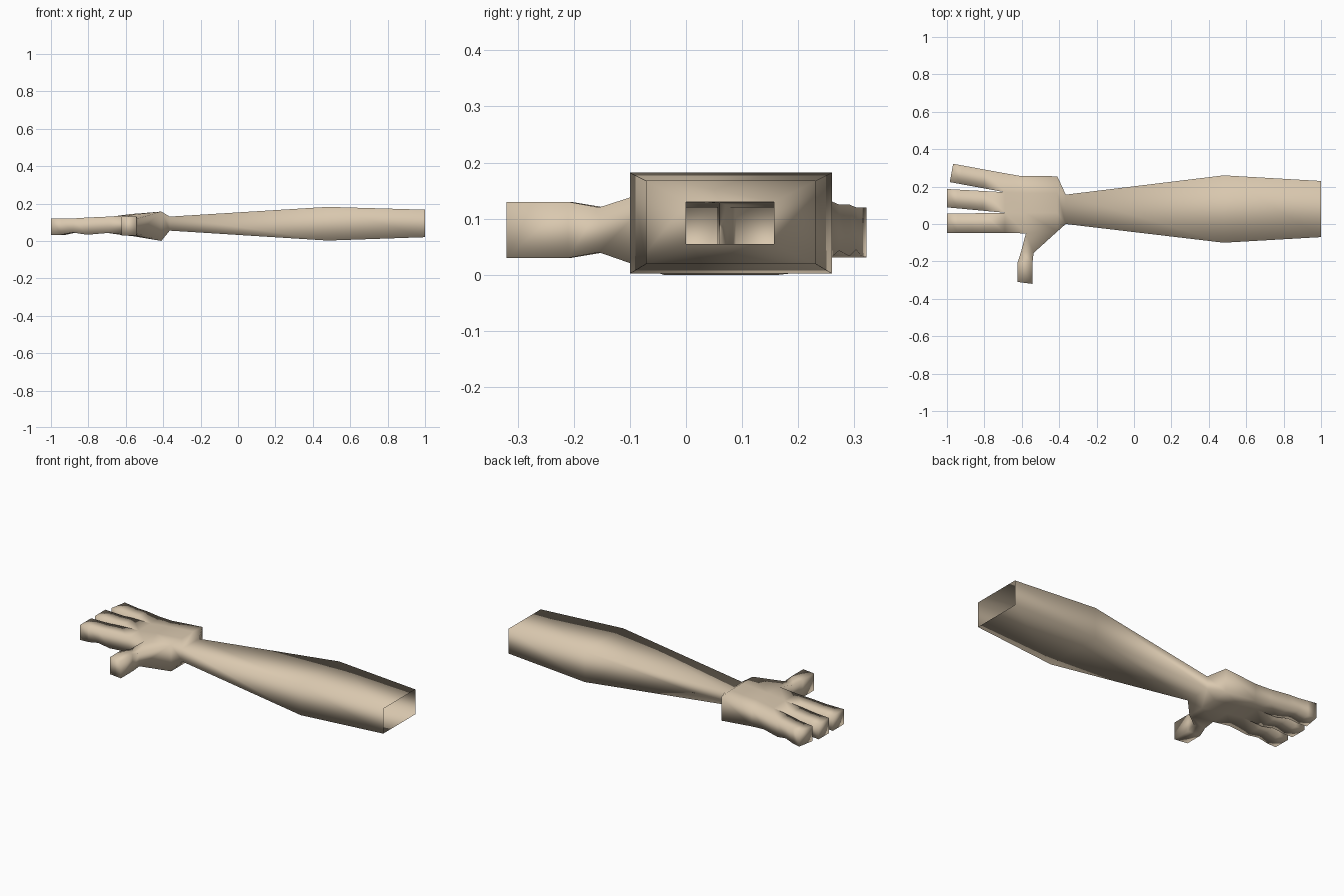
import bpy, bmesh

if "Cube" in bpy.data.objects:
    bpy.data.objects.remove(bpy.data.objects["Cube"])

skin = bpy.data.materials.new("warm_skin")
skin.diffuse_color = (0.70, 0.58, 0.43, 1)
skin.use_nodes = True
skin.node_tree.nodes["Principled BSDF"].inputs["Base Color"].default_value = skin.diffuse_color

bm = bmesh.new()
pairs = {}      # upper vertex -> lower vertex
uppers = []     # upper faces


def pt(x, y, zt, zb):
    """One outline point: an upper vertex with a lower partner."""
    v = bm.verts.new((x, y, zt))
    pairs[v] = bm.verts.new((x, y, zb))
    return v


def row(x, ys, zt, zb):
    return [pt(x, y, zt, zb) for y in ys]


def bridge(a, b):
    for i in range(len(a) - 1):
        uppers.append((a[i], a[i + 1], b[i + 1], b[i]))


def finger(base, tip_a, tip_b, joints):
    """Extend a base edge to a tip edge through (fraction, top, bottom) joints."""
    last = base
    for f, zt, zb in joints:
        new = [pt(v.co.x + (t[0] - v.co.x) * f, v.co.y + (t[1] - v.co.y) * f, zt, zb)
               for v, t in zip(base, (tip_a, tip_b))]
        bridge(last, new)
        last = new


# forearm, open at the elbow
elbow = row(1.0, (-0.07, 0.23), 0.167, 0.02)
muscle = row(0.48, (-0.10, 0.26), 0.182, 0.002)
wrist = row(-0.365, (0.0, 0.157), 0.13, 0.055)
bridge(elbow, muscle)
bridge(muscle, wrist)

# palm
heel = [pt(-0.41, -0.04, 0.157, 0.0), pt(-0.41, 0.06, 0.157, 0.0),
        pt(-0.41, 0.165, 0.157, 0.0), pt(-0.41, 0.255, 0.15, 0.01)]
bridge(wrist, heel[1:3])
uppers += [(wrist[0], heel[1], heel[0]), (wrist[1], heel[3], heel[2])]
palm = [pt(-0.578, -0.05, 0.138, 0.028), pt(-0.58, 0.06, 0.143, 0.03),
        pt(-0.58, 0.165, 0.143, 0.03), pt(-0.61, 0.257, 0.132, 0.03)]
bridge(heel, palm)
knuckle = [pt(-0.69, -0.048, 0.13, 0.043), pt(-0.69, 0.06, 0.128, 0.045),
           pt(-0.69, 0.17, 0.128, 0.045), pt(-0.70, 0.273, 0.125, 0.043)]
bridge(palm, knuckle)

# three fingers
joints = ((0.38, 0.125, 0.033), (0.62, 0.12, 0.045), (0.82, 0.12, 0.033), (1, 0.12, 0.031))
finger(knuckle[0:2], (-1, -0.047), (-1, 0.055), joints)
finger(knuckle[1:3], (-1, 0.089), (-1, 0.187), joints)
finger(knuckle[2:4], (-0.985, 0.224), (-0.967, 0.322), joints)

# thumb
thumb_base = [palm[0], heel[0]]
thumb_neck = [pt(-0.603, -0.145, 0.12, 0.04), pt(-0.537, -0.155, 0.12, 0.04)]
thumb_pad = [pt(-0.622, -0.205, 0.13, 0.03), pt(-0.543, -0.21, 0.13, 0.03)]
thumb_tip = [pt(-0.622, -0.31, 0.13, 0.03), pt(-0.543, -0.32, 0.13, 0.03)]
bridge(thumb_base, thumb_neck)
bridge(thumb_neck, thumb_pad)
bridge(thumb_pad, thumb_tip)

# upper and lower skin, then side walls around the outline except at the elbow
for f in uppers:
    bm.faces.new(f)
rim = [e for e in bm.edges if e.is_boundary and not all(v in elbow for v in e.verts)]
for f in uppers:
    bm.faces.new([pairs[v] for v in reversed(f)])
for e in rim:
    a, b = e.verts
    bm.faces.new((a, b, pairs[b], pairs[a]))
bmesh.ops.recalc_face_normals(bm, faces=bm.faces)
for f in bm.faces:
    f.smooth = True

mesh = bpy.data.meshes.new("arm_and_hand")
bm.to_mesh(mesh)
bm.free()
mesh.materials.append(skin)
arm = bpy.data.objects.new("arm_and_hand", mesh)
bpy.context.collection.objects.link(arm)
